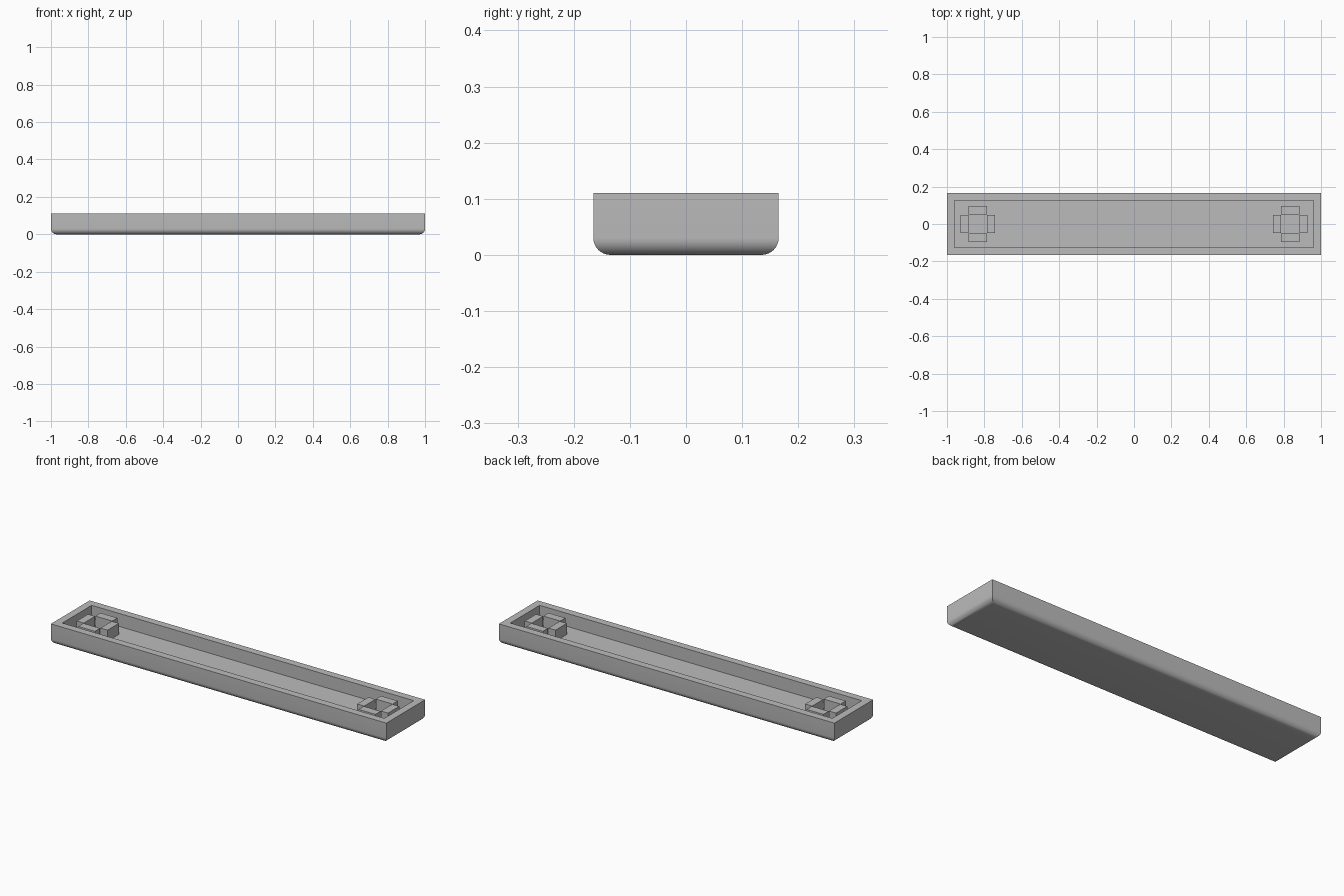
import bpy, bmesh, math

if "Cube" in bpy.data.objects:
    bpy.data.objects.remove(bpy.data.objects["Cube"], do_unlink=True)

HALF_X, HALF_Y, HEIGHT = 1.0, 0.165, 0.11
WALL, FLOOR, RADIUS = 0.04, 0.04, 0.03
POST_TOP = 0.1

grey = bpy.data.materials.new("plain grey")
grey.use_nodes = True
colour = (0.5, 0.5, 0.5, 1)
grey.diffuse_color = colour
grey.node_tree.nodes["Principled BSDF"].inputs["Base Color"].default_value = colour


def finish(bm, name):
    bmesh.ops.recalc_face_normals(bm, faces=bm.faces)
    mesh = bpy.data.meshes.new(name)
    bm.to_mesh(mesh)
    bm.free()
    mesh.materials.append(grey)
    obj = bpy.data.objects.new(name, mesh)
    bpy.context.collection.objects.link(obj)
    return obj


def rectangle(bm, inset, z):
    x, y = HALF_X - inset, HALF_Y - inset
    return [bm.verts.new((sx * x, sy * y, z))
            for sx, sy in ((-1, -1), (1, -1), (1, 1), (-1, 1))]


# Tray: rounded bottom edge, straight sides, flat rim and hollow inside
steps = 8
profile = []
for i in range(steps + 1):
    a = math.pi / 2 * i / steps
    profile.append((RADIUS * (1 - math.sin(a)), RADIUS * (1 - math.cos(a))))
profile += [(0, HEIGHT), (WALL, HEIGHT), (WALL, FLOOR)]

bm = bmesh.new()
rings = [rectangle(bm, inset, z) for inset, z in profile]
for low, high in zip(rings, rings[1:]):
    for i in range(4):
        j = (i + 1) % 4
        bm.faces.new((low[i], low[j], high[j], high[i]))
bm.faces.new(rings[0])
bm.faces.new(rings[-1])
tray = finish(bm, "tray")
bpy.context.view_layer.objects.active = tray
tray.select_set(True)
bpy.ops.object.shade_smooth_by_angle(angle=math.radians(30))


# Socket posts: a cross of four blocks around a square hole at each end
def post(name, x, y, width, depth):
    bm = bmesh.new()
    bmesh.ops.create_cube(bm, size=1)
    bottom = FLOOR - 0.005
    for v in bm.verts:
        v.co = (x + v.co.x * width, y + v.co.y * depth,
                bottom + (v.co.z + 0.5) * (POST_TOP - bottom))
    finish(bm, name)


for side, sx in (("right", -1), ("left", 1)):
    centre = sx * 0.836
    for s in (-1, 1):
        end = "outer" if s == sx else "inner"
        post(f"{side}_{end}_post", centre + s * 0.071, 0, 0.042, 0.096)
        end = "front" if s < 0 else "back"
        post(f"{side}_{end}_post", centre, s * 0.073, 0.1, 0.044)
